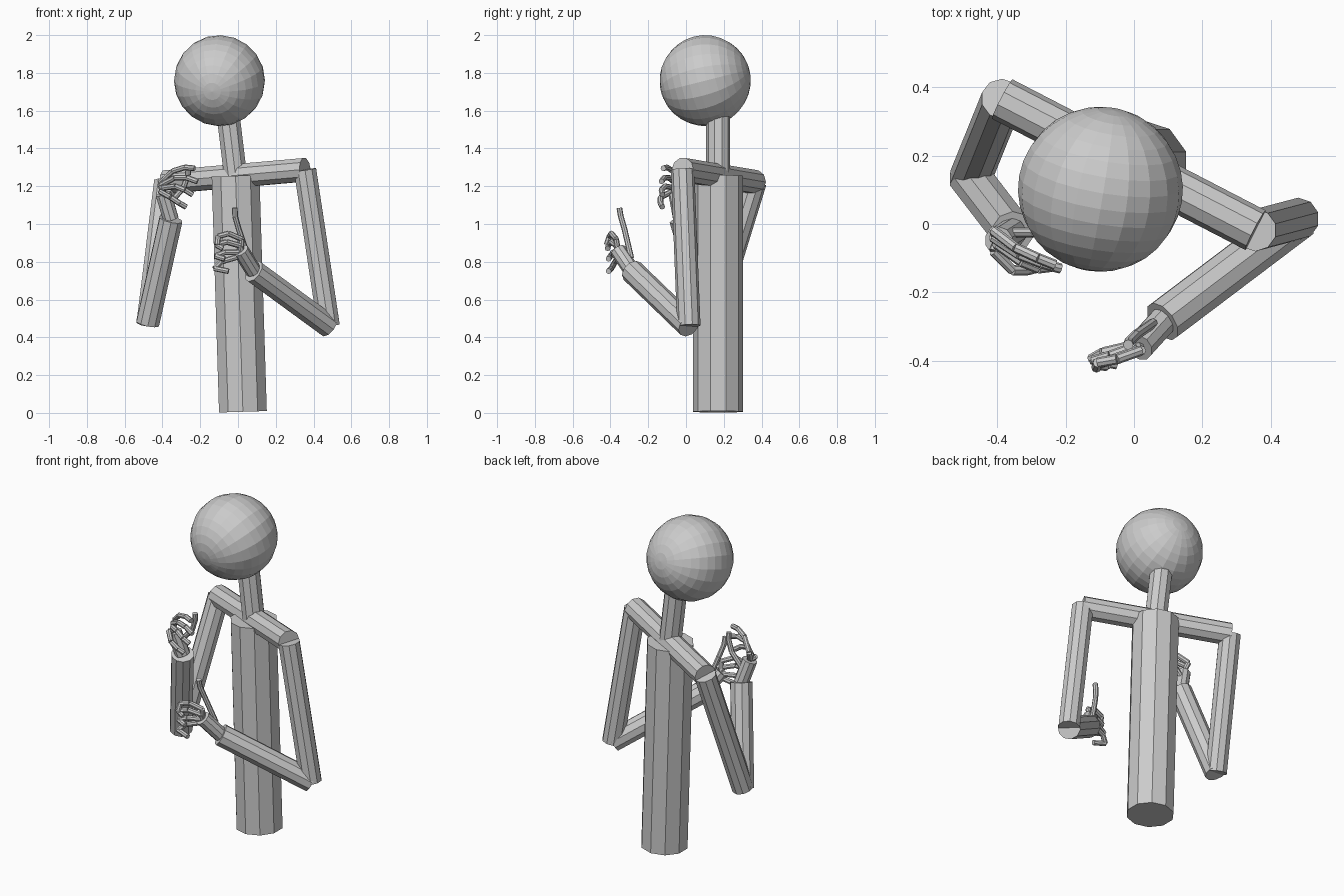
import bpy, bmesh, math
from mathutils import Vector, Matrix

if "Cube" in bpy.data.objects:
    bpy.data.objects.remove(bpy.data.objects["Cube"])

grey = bpy.data.materials.new("plain grey")
grey.diffuse_color = (0.6, 0.6, 0.6, 1)
grey.use_nodes = True
grey.node_tree.nodes["Principled BSDF"].inputs["Base Color"].default_value = grey.diffuse_color


def finish(bm, name):
    me = bpy.data.meshes.new(name)
    bm.to_mesh(me)
    bm.free()
    me.materials.append(grey)
    ob = bpy.data.objects.new(name, me)
    bpy.context.collection.objects.link(ob)
    return ob


def frame(a, b):
    """Matrix at the middle of a-b with its z axis along it."""
    a, b = Vector(a), Vector(b)
    z = (b - a).normalized()
    ref = Vector((1, 0, 0)) if abs(z.x) < 0.8 else Vector((0, 0, 1))
    x = (ref - z * ref.dot(z)).normalized()
    m = Matrix((x, z.cross(x), z)).transposed().to_4x4()
    m.translation = (a + b) / 2
    return m


def rods(name, points, radius, sides=10):
    """A chain of capped cylinders through the points."""
    bm = bmesh.new()
    for a, b in zip(points, points[1:]):
        bmesh.ops.create_cone(bm, cap_ends=True, segments=sides,
                              radius1=radius, radius2=radius,
                              depth=(Vector(b) - Vector(a)).length,
                              matrix=frame(a, b))
    return finish(bm, name)


# trunk and neck
chest = (-0.013, 0.17, 1.255)
rods("torso", [(0.026, 0.17, 0.006), chest], 0.133)
rods("neck", [chest, (-0.055, 0.17, 1.60)], 0.064)

# head, with its pole facing forward and a little down
centre = Vector((-0.098, 0.102, 1.759))
bm = bmesh.new()
bmesh.ops.create_uvsphere(bm, u_segments=20, v_segments=16, radius=0.241,
                          matrix=frame(centre, centre + Vector((-0.165, -0.957, -0.24)) * 0.001))
finish(bm, "head")

# shoulders
right_shoulder = (0.355, -0.018, 1.287)
left_shoulder = (-0.385, 0.365, 1.222)
rods("shoulder_bar", [left_shoulder, right_shoulder], 0.065)

# arms: shoulder, elbow, wrist, palm end
arms = {
    "right": [right_shoulder, (0.48, 0.015, 0.46), (0.083, -0.285, 0.75), (0.015, -0.36, 0.86)],
    "left": [left_shoulder, (-0.478, 0.135, 0.475), (-0.355, -0.025, 1.025), (-0.395, -0.05, 1.16)],
}
for side, (shoulder, elbow, wrist, palm) in arms.items():
    rods(side + "_upper_arm", [shoulder, elbow], 0.062)
    rods(side + "_forearm", [elbow, wrist], 0.064)
    rods(side + "_palm", [wrist, palm], 0.043)

# fingers: joints of each finger after the palm end, then the thumb
fingers = {
    "right": [
        [(0.02, -0.37, 0.92), (-0.05, -0.395, 0.95), (-0.105, -0.405, 0.935), (-0.11, -0.42, 0.89)],
        [(0.01, -0.37, 0.885), (-0.06, -0.395, 0.905), (-0.115, -0.41, 0.89), (-0.08, -0.415, 0.87)],
        [(0.0, -0.36, 0.85), (-0.07, -0.385, 0.85), (-0.12, -0.40, 0.83), (-0.07, -0.41, 0.815)],
        [(-0.005, -0.355, 0.825), (-0.09, -0.375, 0.80), (-0.125, -0.395, 0.765), (-0.05, -0.41, 0.75)],
    ],
    "left": [
        [(-0.41, -0.02, 1.22), (-0.345, -0.07, 1.28), (-0.28, -0.10, 1.30), (-0.23, -0.12, 1.295)],
        [(-0.41, -0.04, 1.205), (-0.335, -0.09, 1.245), (-0.27, -0.115, 1.245), (-0.215, -0.13, 1.225)],
        [(-0.40, -0.06, 1.19), (-0.33, -0.11, 1.20), (-0.28, -0.13, 1.18), (-0.24, -0.125, 1.155)],
        [(-0.41, -0.08, 1.17), (-0.355, -0.135, 1.14), (-0.31, -0.135, 1.11), (-0.275, -0.125, 1.09)],
    ],
}
thumbs = {
    "right": [(0.055, -0.29, 0.82), (0.005, -0.325, 0.97), (-0.015, -0.345, 1.04), (-0.017, -0.353, 1.085)],
    "left": [(-0.37, -0.025, 1.10), (-0.29, -0.025, 1.19), (-0.265, -0.03, 1.26), (-0.265, -0.035, 1.30)],
}
for side in arms:
    palm = arms[side][3]
    for i, joints in enumerate(fingers[side], 1):
        rods(f"{side}_finger_{i}", [palm] + joints, 0.015, 8)
    rods(side + "_thumb", thumbs[side], 0.015, 8)
